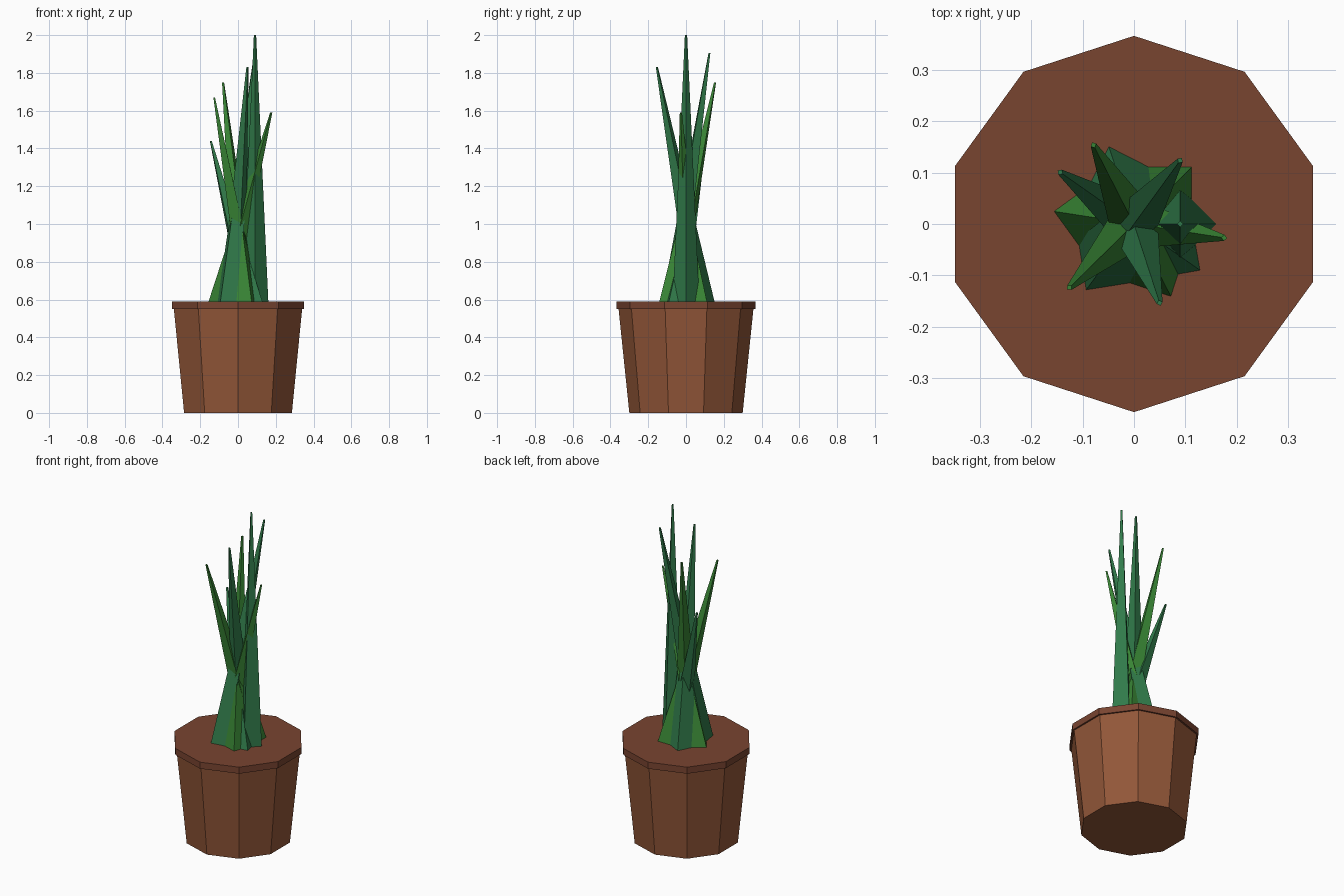
import bpy, bmesh, math

if "Cube" in bpy.data.objects:
    bpy.data.objects.remove(bpy.data.objects["Cube"])


def material(name, rgb):
    m = bpy.data.materials.new(name)
    m.diffuse_color = (*rgb, 1)
    m.use_nodes = True
    m.node_tree.nodes["Principled BSDF"].inputs["Base Color"].default_value = m.diffuse_color
    return m


CLAY = material("clay brown", (0.29, 0.095, 0.040))
RIM = material("dark clay brown", (0.19, 0.058, 0.030))
BLUE_GREEN = material("blue green", (0.030, 0.195, 0.068))
LEAF_GREEN = material("leaf green", (0.040, 0.235, 0.035))


def frustum(name, sides, start, low, high, mat):
    """Flat-sided taper between two rings, each given as (x, y, z, radius)."""
    bm = bmesh.new()
    rings = []
    for x, y, z, r in (low, high):
        ring = []
        for i in range(sides):
            a = start + 2 * math.pi * i / sides
            ring.append(bm.verts.new((x + r * math.cos(a), y + r * math.sin(a), z)))
        rings.append(ring)
    a, b = rings
    for i in range(sides):
        j = (i + 1) % sides
        bm.faces.new((a[i], a[j], b[j], b[i]))
    bm.faces.new(a[::-1])
    bm.faces.new(b)
    me = bpy.data.meshes.new(name)
    bm.to_mesh(me)
    bm.free()
    me.materials.append(mat)
    ob = bpy.data.objects.new(name, me)
    bpy.context.collection.objects.link(ob)
    return ob


# Ten-sided pot with a thin closed rim
frustum("pot", 10, math.pi / 2, (0, 0, 0, 0.30), (0, 0, 0.56, 0.358), CLAY)
frustum("pot_rim", 10, math.pi / 2, (0, 0, 0.55, 0.367), (0, 0, 0.59, 0.367), RIM)

# Four-sided spiky leaves: base angle (degrees), tip x, y, z, colour
LEAVES = [
    (0, 0.09, 0.0, 2.0, BLUE_GREEN),
    (234, 0.09, 0.124, 1.905, BLUE_GREEN),
    (108, 0.05, -0.154, 1.83, BLUE_GREEN),
    (297, -0.079, 0.154, 1.75, LEAF_GREEN),
    (44.5, -0.126, -0.124, 1.67, LEAF_GREEN),
    (171, 0.176, -0.027, 1.59, LEAF_GREEN),
    (325, -0.144, 0.101, 1.44, BLUE_GREEN),
]
for n, (deg, x, y, z, mat) in enumerate(LEAVES, 1):
    a = math.radians(deg)
    base = (0.09 * math.cos(a), 0.09 * math.sin(a), 0.58, 0.071)
    frustum(f"leaf_{n}", 4, a, base, (x, y, z, 0.006), mat)
